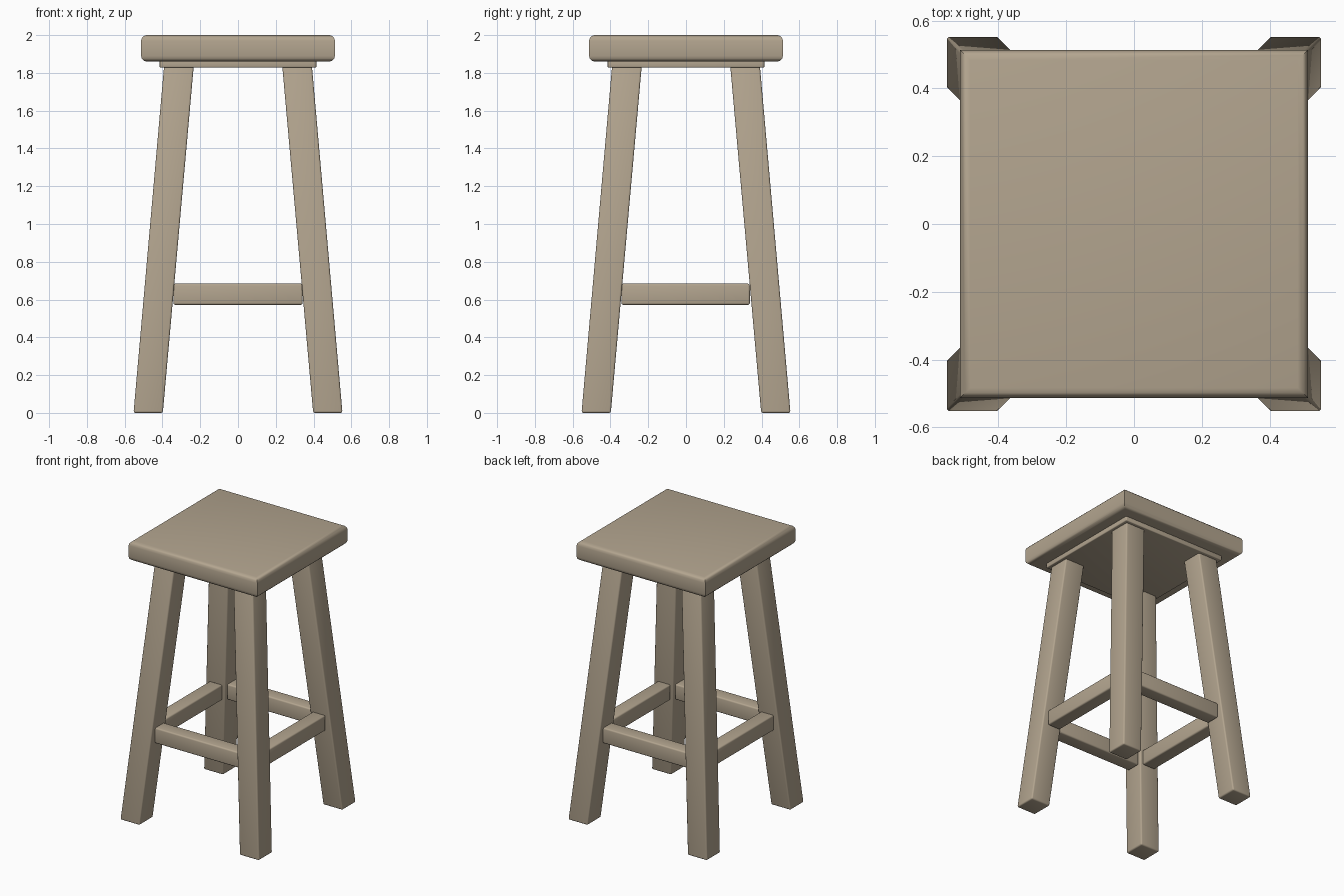
import bpy, bmesh

if "Cube" in bpy.data.objects:
    bpy.data.objects.remove(bpy.data.objects["Cube"])

wood = bpy.data.materials.new("warm grey wood")
wood.diffuse_color = (0.45, 0.375, 0.275, 1)
wood.use_nodes = True
wood.node_tree.nodes["Principled BSDF"].inputs["Base Color"].default_value = wood.diffuse_color


def block(name, low, high, zs, bevel, flat_only=False):
    """Box between two rectangles (x0, x1, y0, y1) at heights zs, with rounded edges."""
    bm = bmesh.new()
    rings = []
    for (x0, x1, y0, y1), z in zip((low, high), zs):
        rings.append([bm.verts.new((x, y, z)) for x, y in
                      ((x0, y0), (x1, y0), (x1, y1), (x0, y1))])
    bottom, top = rings
    bm.faces.new(bottom[::-1])
    bm.faces.new(top)
    for i in range(4):
        j = (i + 1) % 4
        bm.faces.new((bottom[i], bottom[j], top[j], top[i]))
    edges = [e for e in bm.edges
             if not flat_only or abs(e.verts[0].co.z - e.verts[1].co.z) < 1e-4]
    bmesh.ops.bevel(bm, geom=edges, offset=bevel, segments=3, profile=0.5,
                    affect='EDGES', clamp_overlap=True)
    bmesh.ops.recalc_face_normals(bm, faces=bm.faces)
    mesh = bpy.data.meshes.new(name)
    bm.to_mesh(mesh)
    bm.free()
    mesh.materials.append(wood)
    obj = bpy.data.objects.new(name, mesh)
    bpy.context.collection.objects.link(obj)
    bpy.ops.object.select_all(action='DESELECT')
    obj.select_set(True)
    bpy.context.view_layer.objects.active = obj
    bpy.ops.object.shade_smooth_by_angle(angle=0.7)
    return obj


def square(r):
    return (-r, r, -r, r)


# Seat and the thin plate under it
block("seat", square(0.513), square(0.513), (1.86, 2.0), 0.03, flat_only=True)
block("seat_plate", square(0.415), square(0.415), (1.828, 1.87), 0.006)


# Four splayed legs
def corner(sx, sy, inner, outer):
    xs = sorted((sx * inner, sx * outer))
    ys = sorted((sy * inner, sy * outer))
    return (*xs, *ys)


for sy, depth in ((-1, "front"), (1, "back")):
    for sx, side in ((-1, "left"), (1, "right")):
        block(f"{depth}_{side}_leg", corner(sx, sy, 0.398, 0.553),
              corner(sx, sy, 0.234, 0.391), (0.0, 1.84), 0.01)

# Four stretchers between the legs
for s, along_x, along_y in ((-1, "front", "left"), (1, "back", "right")):
    a, b = sorted((s * 0.36, s * 0.462))
    rx = (-0.342, 0.342, a, b)
    ry = (a, b, -0.342, 0.338)
    block(f"{along_x}_stretcher", rx, rx, (0.572, 0.684), 0.01)
    block(f"{along_y}_stretcher", ry, ry, (0.572, 0.684), 0.01)
